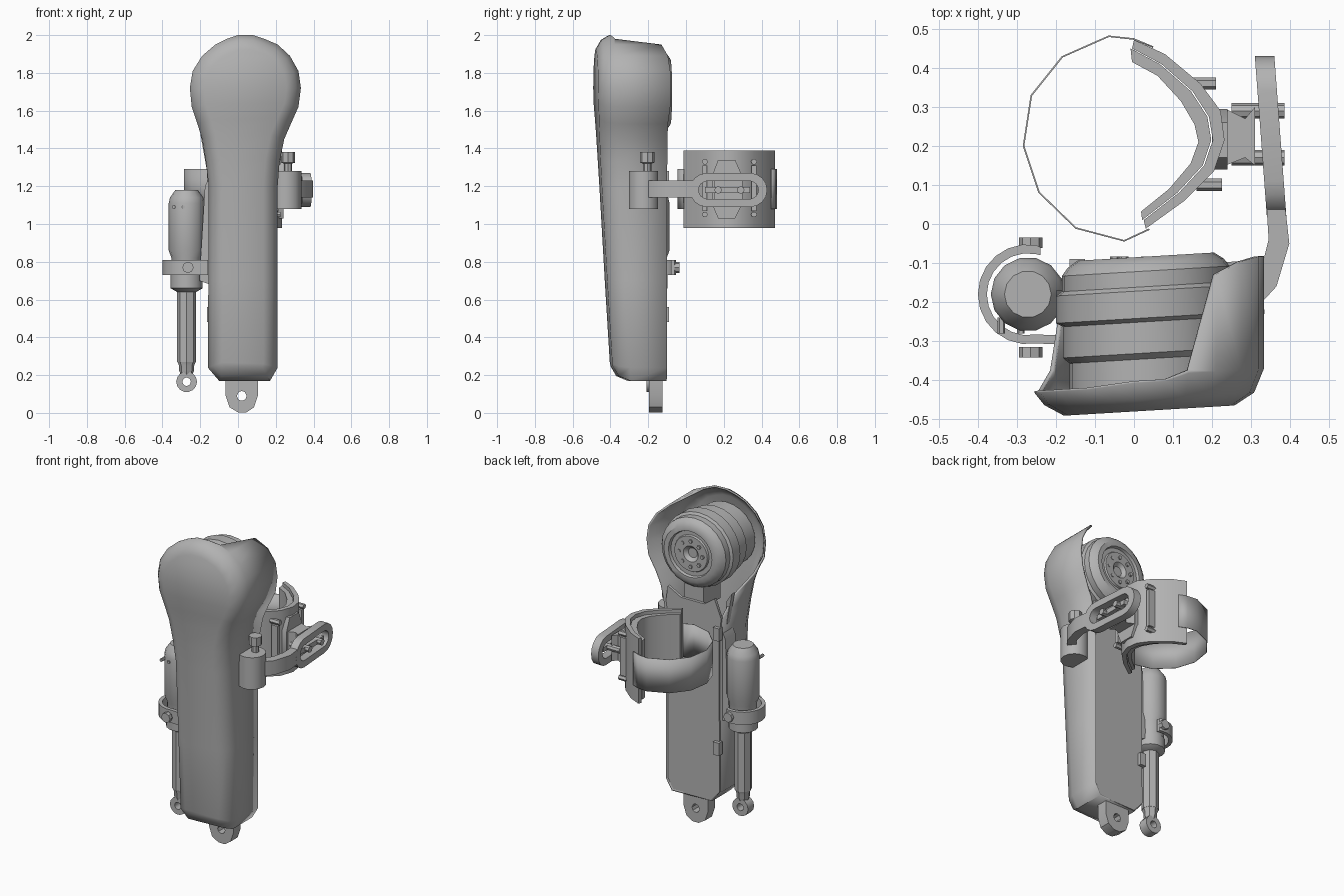
import bpy, bmesh, math
from mathutils import Vector

if "Cube" in bpy.data.objects:
    bpy.data.objects.remove(bpy.data.objects["Cube"])

GREY = (0.45, 0.45, 0.45, 1)
metal = bpy.data.materials.new("plain grey")
metal.use_nodes = True
metal.diffuse_color = GREY
metal.node_tree.nodes["Principled BSDF"].inputs["Base Color"].default_value = GREY


def finish(name, bm, angle=35, skew=0.0):
    """Turn a bmesh into an object; skew leans y along x."""
    for v in bm.verts:
        v.co.y += skew * (v.co.x - 0.04)
    bmesh.ops.recalc_face_normals(bm, faces=bm.faces)
    me = bpy.data.meshes.new(name)
    bm.to_mesh(me)
    bm.free()
    me.materials.append(metal)
    me.shade_smooth()
    me.set_sharp_from_angle(angle=math.radians(angle))
    ob = bpy.data.objects.new(name, me)
    bpy.context.collection.objects.link(ob)
    return ob


def place(a, b, c, axis):
    return {"x": (c, a, b), "y": (a, c, b), "z": (a, b, c)}[axis]


def bridge(bm, r1, r2):
    n = len(r1)
    for i in range(n):
        j = (i + 1) % n
        bm.faces.new((r1[i], r1[j], r2[j], r2[i]))


def prism(name, pts, axis, lo, hi, hole=None, **kw):
    """Extrude an outline along an axis, with an optional matching hole."""
    bm = bmesh.new()
    loops = [[[bm.verts.new(place(a, b, c, axis)) for a, b in p] for c in (lo, hi)]
             for p in ([pts, hole] if hole else [pts])]
    for low, high in loops:
        bridge(bm, low, high)
    for k in (0, 1):
        if hole:
            bridge(bm, loops[0][k], loops[1][k])
        else:
            bm.faces.new(loops[0][k])
    return finish(name, bm, **kw)


def box(name, x, y, z):
    return prism(name, [(x[0], y[0]), (x[1], y[0]), (x[1], y[1]), (x[0], y[1])], "z", *z)


def lathe(name, profile, centre, axis, seg=16, **kw):
    """Spin (radius, position) pairs round an axis through centre."""
    bm = bmesh.new()
    rings = []
    for r, h in profile:
        rings.append([bm.verts.new(place(a, b, h, axis)) for a, b in arc(*centre, r, 0, 360, seg)])
    for r1, r2 in zip(rings, rings[1:]):
        bridge(bm, r1, r2)
    bm.faces.new(rings[0])
    bm.faces.new(rings[-1])
    return finish(name, bm, **kw)


def rod(name, r, lo, hi, centre, axis, seg=10):
    return lathe(name, [(r, lo), (r, hi)], centre, axis, seg)


def arc(cx, cy, r, a0, a1, n):
    """n points on an arc; a full turn does not repeat its first point."""
    steps = n if a1 - a0 == 360 else n - 1
    return [(cx + r * math.cos(math.radians(a0 + (a1 - a0) * i / steps)),
             cy + r * math.sin(math.radians(a0 + (a1 - a0) * i / steps))) for i in range(n)]


def stadium(cx, cy, half, r):
    return arc(cx + half, cy, r, -90, 90, 9) + arc(cx - half, cy, r, 90, 270, 9)


# Shell rows: height, left x, right x, left rim y, right rim y
LEAN = 0.06
ROWS = [(.17, -.10, .17, -.11, -.11), (.24, -.16, .21, -.11, -.11), (.7, -.157, .21, -.11, -.11),
        (1.2, -.155, .21, -.11, -.11), (1.33, -.17, .22, -.11, -.11), (1.45, -.19, .245, -.2, -.11),
        (1.53, -.215, .28, -.36, -.11), (1.62, -.245, .32, -.41, -.1), (1.72, -.255, .333, -.41, -.1),
        (1.81, -.24, .32, -.41, -.1), (1.89, -.19, .275, -.41, -.11), (1.95, -.12, .21, -.41, -.14),
        (1.98, -.06, .14, -.405, -.38), (2.0, .0, .08, -.4, -.4)]


def inset(loop, d):
    out = []
    for i, p in enumerate(loop):
        e1 = (p - loop[i - 1]).normalized()
        e2 = (loop[(i + 1) % len(loop)] - p).normalized()
        n = Vector((e1.y + e2.y, -e1.x - e2.x)).normalized()
        out.append(p + n * d / max(0.5, n.dot(Vector((e1.y, -e1.x)))))
    return out


def front_y(z):
    return max(-0.478, -0.392 - 0.058 * (z - 0.17))


loop = [Vector((r[1], r[0])) for r in ROWS] + [Vector((r[2], r[0])) for r in reversed(ROWS)]
rims = [r[3] for r in ROWS] + [r[4] for r in reversed(ROWS)]
bm = bmesh.new()
rings = [[bm.verts.new((p.x, y, p.y)) for p, y in zip(loop, rims)]]
for d, dy in ((0, .09), (.025, .03), (.075, 0)):
    rings.append([bm.verts.new((q.x, min(front_y(p.y) + dy, y - .005), q.y))
                  for p, q, y in zip(loop, inset(loop, d), rims)])
for r1, r2 in zip(rings, rings[1:]):
    bridge(bm, r1, r2)
face = rings[-1]
for i in range(len(ROWS) - 1):
    bm.faces.new((face[i], face[i + 1], face[-2 - i], face[-1 - i]))
shell = finish("front_shell", bm, 50, LEAN)
wall = shell.modifiers.new("wall", "SOLIDIFY")
wall.thickness = 0.012
wall.offset = -1

# Back cover with a dipped neck under the motor
low = [r for r in ROWS if r[0] < 1.4]
cover = [(r[1] + .004, r[0] + .004) for r in low] + [(-.12, 1.45), (-.05, 1.4), (.11, 1.4), (.2, 1.45)]
cover += [(r[2] - .004, r[0] + .004) for r in reversed(low)]
prism("back_cover", cover, "y", -.125, -.108, skew=LEAN / 3)
for z in (.52, 1.24):
    box("cover_clip", (-.165, -.125), (-.125, -.09), (z - .04, z + .04))

# Drive motor
lathe("motor", [(.03, -.11), (.05, -.09), (.11, -.09), (.115, -.1), (.14, -.1), (.145, -.083), (.175, -.083),
                (.2, -.1), (.215, -.12), (.215, -.16), (.23, -.17), (.23, -.24), (.212, -.25),
                (.212, -.33), (.195, -.345), (.195, -.44)], (.03, 1.7), "y", 24, skew=LEAN)
for a, b in arc(.03, 1.7, .08, 0, 360, 8):
    rod("motor_screw", .012, -.1, -.083, (a, b), "y", 6)
box("motor_bracket", (-.03, .1), (-.3, -.13), (1.36, 1.5))

# Bottom lug with a pin hole
lug = [(.105, .09), (.105, .2), (.02, .2), (-.065, .2), (-.065, .09), (-.045, .03), (0, .003), (.045, .003), (.085, .03)]
prism("bottom_lug", lug, "y", -.195, -.125, [(.02 + .026 * math.cos(t), .09 + .026 * math.sin(t)) for t in
      [math.atan2(b - .09, a - .02) for a, b in lug]])

# Side actuator
AX, AY = -.272, -.18
lathe("actuator_body", [(.05, .64), (.085, .66), (.085, .73), (.08, .73), (.08, .82), (.095, .86),
                        (.095, 1.11), (.088, 1.14), (.06, 1.18)], (AX, AY), "z", 14)
rod("actuator_rod", .05, .27, .66, (AX, AY), "z", 8)
lathe("actuator_neck", [(.03, .2), (.04, .225), (.04, .25), (.05, .275)], (AX, AY), "z", 8)
prism("actuator_eye", arc(AX, .165, .055, 0, 360, 14), "y", AY - .03, AY + .03, arc(AX, .165, .022, 0, 360, 14))
clamp = [(-.24, -.06)] + arc(AX, AY, .128, 80, 280, 13) + [(-.16, -.31), (-.16, -.285)]
clamp += arc(AX, AY, .105, 280, 80, 13) + [(-.24, -.08)]
prism("actuator_clamp", clamp, "z", .73, .81)
for y in (-.33, -.05):
    rod("clamp_bolt", .03, y - .012, y + .015, (-.265, .77), "y", 8)
for x in (-.34, -.29):
    rod("actuator_screw", .01, AY - .1, AY - .06, (x, 1.09), "y", 6)
prism("side_flange", [(-.15, 1.25), (-.175, 1.2), (-.205, .7), (-.15, .68)], "y", -.24, -.14)
prism("shoulder_fin", [(-.15, 1.2), (-.2, 1.48), (-.16, 1.42)], "y", -.2, -.17)

# Pivot post and arm to the cuff
rod("pivot_post", .08, 1.08, 1.28, (.255, -.225), "z", 14)
lathe("pivot_knob", [(.022, 1.27), (.022, 1.32), (.038, 1.325), (.038, 1.38)], (.265, -.205), "z", 8)
arm = [(.34, .04), (.388, .04), (.398, -.05), (.365, -.16), (.31, -.22), (.27, -.19), (.325, -.12), (.345, -.04)]
prism("arm", arm, "z", 1.14, 1.23)
link = prism("slotted_link", stadium(.225, 1.18, .115, .09), "x", .325, .375, stadium(.225, 1.18, .11, .048))
for v in link.data.vertices:
    v.co.x -= .075 * (v.co.y - .225)
for y in (.17, .29):
    rod("link_bolt", .02, .25, .385, (y, 1.18), "x", 8)
box("slot_bar", (.335, .36), (.1, .34), (1.165, 1.195))

# Cuff mount
mount = [(.17, 1.03), (.26, 1.03), (.295, 1.1), (.295, 1.26), (.26, 1.34), (.17, 1.34), (.14, 1.26), (.14, 1.1)]
prism("cuff_mount", mount, "x", .2, .24)
prism("mount_block", [(.235, .15), (.285, .17), (.31, .15), (.31, .3), (.285, .27), (.235, .295)], "z", 1.1, 1.26)

# Cuff: hard outer layer and inner pad
OUTER = [(0, .472), (.08, .435), (.17, .36), (.222, .29), (.232, .215), (.205, .135), (.13, .06), (.03, -.012)]
MIDDLE = [(-.005, .45), (.07, .41), (.15, .34), (.192, .275), (.202, .215), (.18, .15), (.115, .08), (.025, .01)]
INNER = [(-.005, .415), (.06, .38), (.12, .315), (.155, .255), (.165, .21), (.145, .155), (.09, .09), (.018, .032)]
prism("cuff_shell", OUTER + MIDDLE[::-1], "z", .98, 1.39)
pad = [(a - .004, b) for a, b in MIDDLE]
prism("cuff_pad", pad + INNER[::-1], "z", 1.0, 1.37)
for x, y in ((.195, .36), (.21, .1)):
    for z in (1.05, 1.33):
        rod("cuff_screw", .016, x - .05, x + .015, (y, z), "x", 6)
    box("cuff_rib", (x - .04, x + .004), (y - .012, y + .012), (1.07, 1.31))

# Thin strap closing the cuff
strap = [(.04, -.015), (-.025, -.045), (-.15, -.012), (-.245, .08), (-.285, .2), (-.265, .33), (-.185, .43),
         (-.065, .483), (.0, .476), (.05, .455)]
bm = bmesh.new()
edges = [[bm.verts.new((x, y, z)) for x, y in strap] for z in (1.08, 1.29)]
for i in range(len(strap) - 1):
    bm.faces.new((edges[0][i], edges[0][i + 1], edges[1][i + 1], edges[1][i]))
band = finish("strap", bm, 50).modifiers.new("thickness", "SOLIDIFY")
band.thickness = 0.004
